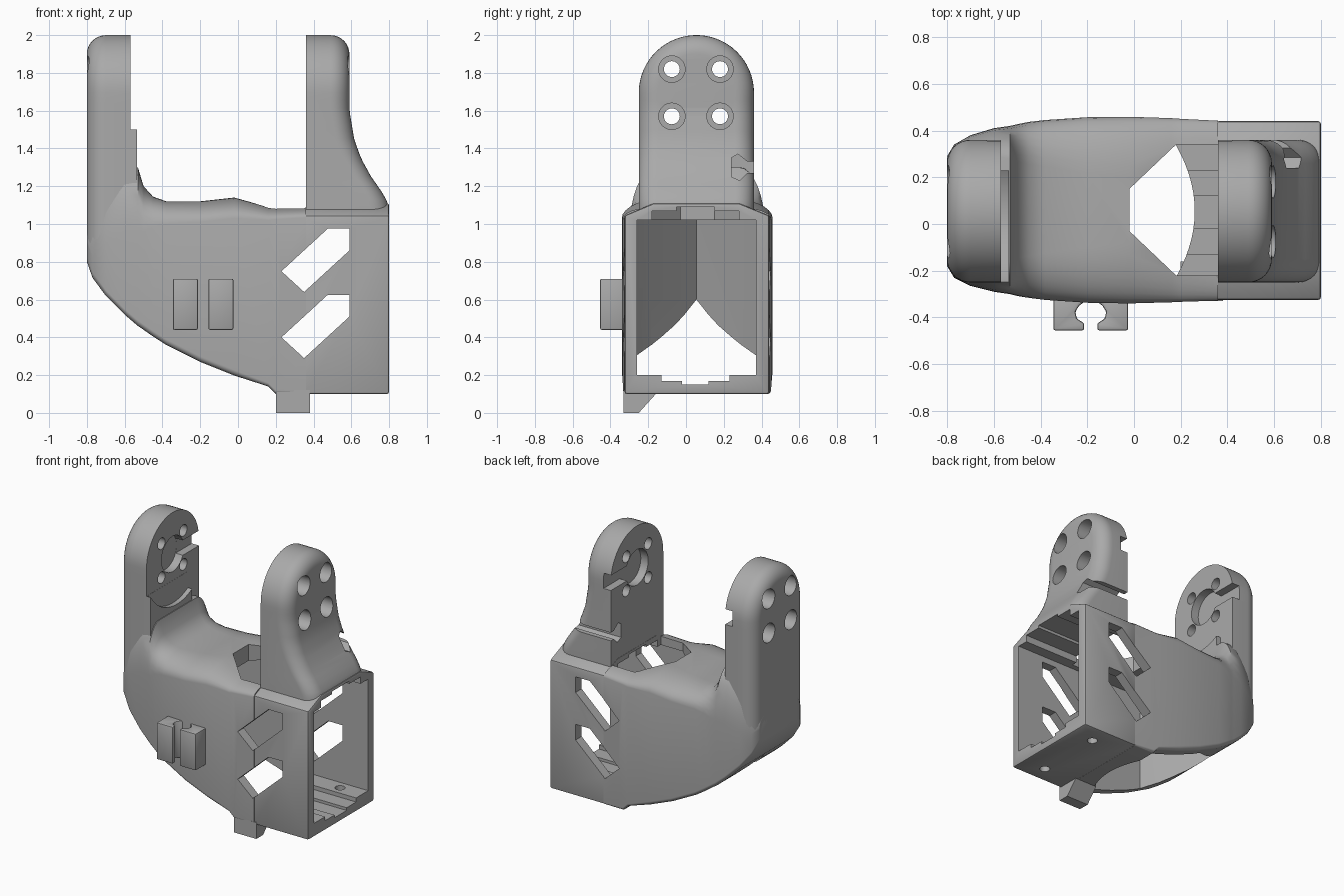
import bpy, bmesh, math
from mathutils import Vector

if bpy.data.objects.get("Cube"):
    bpy.data.objects.remove(bpy.data.objects["Cube"])

grey = bpy.data.materials.new("plain_grey")
grey.use_nodes = True
grey.diffuse_color = (0.4, 0.4, 0.4, 1)
grey.node_tree.nodes["Principled BSDF"].inputs["Base Color"].default_value = (0.4, 0.4, 0.4, 1)

YC = 0.055          # centre line of the bracket in y
HALF = 0.305        # half width of the arms
PIVOT = 1.695       # height of the arm pivot


def finish(name, bm):
    bmesh.ops.recalc_face_normals(bm, faces=bm.faces)
    mesh = bpy.data.meshes.new(name)
    bm.to_mesh(mesh)
    bm.free()
    mesh.materials.append(grey)
    ob = bpy.data.objects.new(name, mesh)
    bpy.context.collection.objects.link(ob)
    return ob


def loft(name, rings, strip_caps=False):
    bm = bmesh.new()
    rows = [[bm.verts.new(p) for p in ring] for ring in rings]
    n = len(rows[0])
    for a, b in zip(rows, rows[1:]):
        for i in range(n):
            j = (i + 1) % n
            bm.faces.new((a[i], a[j], b[j], b[i]))
    for row in (rows[0], rows[-1]):
        if strip_caps:
            for i in range(n // 2 - 1):
                quad = [row[i], row[i + 1], row[n - 2 - i], row[n - 1 - i]]
                bm.faces.new(list(dict.fromkeys(quad)))
        else:
            bm.faces.new(row)
    return finish(name, bm)


def prism(name, pts, axis, a, b):
    place = {"x": lambda p, t: (t, p[0], p[1]),
             "y": lambda p, t: (p[0], t, p[1]),
             "z": lambda p, t: (p[0], p[1], t)}[axis]
    return loft(name, [[place(p, t) for p in pts] for t in (a, b)])


def rect(a, b, c, d):
    return [(a, c), (b, c), (b, d), (a, d)]


def circle(u, v, r, n=32):
    return [(u + r * math.cos(math.tau * i / n), v + r * math.sin(math.tau * i / n)) for i in range(n)]


def apply_mod(ob, kind, **settings):
    mod = ob.modifiers.new("step", kind)
    for key, value in settings.items():
        setattr(mod, key, value)
    bpy.context.view_layer.objects.active = ob
    bpy.ops.object.modifier_apply(modifier=mod.name)


def cut(parts, cutters):
    for ob in parts:
        for c in cutters:
            apply_mod(ob, "BOOLEAN", operation="DIFFERENCE", solver="EXACT", object=c)
    for c in cutters:
        bpy.data.objects.remove(c)


def bevel(ob, width):
    apply_mod(ob, "BEVEL", width=width, segments=2, limit_method="ANGLE")


# Bowl-shaped body, lofted along x from rounded sections
def section(x, y0, y1, z0, z1, ry, rz, rb):
    pts = []
    corners = [(y1, z1, -ry, -rz, 0), (y0, z1, ry, -rz, 1), (y0, z0, rb, rb, 2), (y1, z0, -rb, rb, 3)]
    for y, z, dy, dz, k in corners:
        for i in range(9):
            t = (k + i / 8) * math.pi / 2
            pts.append((x, y + dy + abs(dy) * math.cos(t), z + dz + abs(dz) * math.sin(t)))
    return pts


body = loft("bowl_body", [section(*s) for s in (
    (-0.80, -0.18, 0.29, 0.80, 1.00, 0.1, 0.1, 0.03),
    (-0.77, -0.23, 0.34, 0.715, 1.08, 0.1, 0.25, 0.03),
    (-0.70, -0.265, 0.38, 0.62, 1.20, 0.1, 0.3, 0.03),
    (-0.60, -0.29, 0.41, 0.52, 1.30, 0.12, 0.35, 0.03),
    (-0.53, -0.30, 0.42, 0.46, 1.30, 0.14, 0.34, 0.03),
    (-0.50, -0.308, 0.427, 0.44, 1.20, 0.16, 0.24, 0.03),
    (-0.45, -0.316, 0.437, 0.405, 1.145, 0.18, 0.16, 0.03),
    (-0.38, -0.325, 0.445, 0.36, 1.12, 0.2, 0.12, 0.03),
    (-0.20, -0.337, 0.457, 0.27, 1.12, 0.24, 0.11, 0.03),
    (-0.02, -0.34, 0.459, 0.198, 1.14, 0.26, 0.11, 0.03),
    (0.16, -0.335, 0.453, 0.14, 1.09, 0.2, 0.07, 0.02),
    (0.20, -0.333, 0.45, 0.10, 1.085, 0.18, 0.06, 0.02),
    (0.36, -0.328, 0.442, 0.10, 1.085, 0.14, 0.05, 0.012))])

# Square housing with an open end
housing = prism("box_housing", [(-0.325, 0.1), (0.44, 0.1), (0.44, 1.045), (0.28, 1.11),
                                (-0.17, 1.11), (-0.325, 1.045)], "x", 0.35, 0.8)
bevel(housing, 0.012)

# Arms with round tops and softened outer edges
FLARE = [(1.09, 0.21), (1.12, 0.2), (1.18, 0.165), (1.25, 0.115), (1.35, 0.06), (1.45, 0.025), (1.6, 0)]


def flare(z):
    if z <= FLARE[0][0]:
        return FLARE[0][1]
    for (z0, f0), (z1, f1) in zip(FLARE, FLARE[1:]):
        if z <= z1:
            return f0 + (f1 - f0) * (z - z0) / (z1 - z0)
    return 0


def arm(name, inner, outer, bottom, flared):
    sign = 1 if outer > inner else -1
    r = 0.1
    steps = [(inner, 0, 0)]
    for i in range(9):
        t = i / 8 * math.pi / 2
        steps.append((outer - sign * r * (1 - math.sin(t)), r * (1 - math.cos(t)), flared))
    heights = [bottom + (PIVOT - bottom) * i / 16 for i in range(16)]
    rings = []
    for x, inset, f in steps:
        w = HALF - inset
        side = [(w, z) for z in heights]
        arc = [(w * math.cos(math.pi * i / 31), PIVOT + w * math.sin(math.pi * i / 31)) for i in range(32)]
        outline = side + arc + [(-y, z) for y, z in reversed(side)]
        rings.append([(x + f * flare(z), YC + y, z) for y, z in outline])
    return loft(name, rings, True)


right_arm = arm("flared_arm", 0.36, 0.59, 1.05, 1)
left_arm = arm("tall_arm", -0.57, -0.80, 0.8, 0)

# Raised pad on the tall arm, hollowed around the pivot
pad = prism("arm_pad", rect(-0.25, 0.23, 0.9, 1.5), "x", -0.6, -0.535)
cut([pad], [prism("pad_cutter", circle(YC, PIVOT, 0.36, 64), "x", -0.569, -0.4)])

# Screw holes, counterbores and pivot recesses
for ob, face, bore, way in ((right_arm, 0.36, 0.49, 1), (left_arm, -0.57, -0.70, -1)):
    tools = []
    for y in (-0.075, 0.18):
        for z in (1.57, 1.82):
            tools.append(prism("hole", circle(y, z, 0.042), "x", face - way * 0.1, face + way * 0.5))
            tools.append(prism("bore", circle(y, z, 0.07), "x", bore, bore + way * 0.4))
    tools.append(prism("recess", circle(YC, PIVOT, 0.13), "x", face - way * 0.1, face + way * 0.06))
    tools.append(prism("slot", rect(YC, 0.6, PIVOT - 0.055, PIVOT + 0.055), "x",
                       face - way * 0.1, face + way * 0.059))
    cut([ob], tools)

# Cable notch in the flared arm
cut([right_arm], [prism("notch", [(0.6, 1.27), (0.325, 1.27), (0.285, 1.23), (0.24, 1.25), (0.24, 1.35),
                                  (0.275, 1.37), (0.325, 1.33), (0.6, 1.33)], "x", 0.2, 1.0)])

# Inner cavity with a pointed end, open below
nose = [(-0.27, 0.37), (-0.37, 0.30), (-0.68, YC), (-0.37, -0.19), (-0.27, -0.26)]
arc = [(0.26 - 0.1 * (y / 0.315) ** 2, YC + y) for y in [-0.315 + 0.63 * i / 16 for i in range(17)]]
arc[0], arc[-1] = (arc[0][0], -0.26), (arc[-1][0], 0.37)
cavity = [prism("cavity", nose + [(0.9, -0.26), (0.9, 0.37)], "z", 0.2, 1.02),
          prism("opening", nose + arc, "z", -0.1, 0.6),
          prism("roof_hole", [(-0.02, 0.15), (0.18, 0.34), (0.359, 0.34), (0.359, -0.22),
                              (0.18, -0.22), (-0.02, -0.03)], "z", 0.9, 1.4)]
# Stepped grooves in floor and roof
for y0, y1, z0, z1 in ((-0.13, 0.23, 0.17, 0.3), (-0.02, 0.12, 0.15, 0.3),
                       (-0.18, 0.28, 0.9, 1.07), (-0.05, 0.15, 0.9, 1.09)):
    cavity.append(prism("groove", rect(y0, y1, z0, z1), "x", 0.1 if z0 < 0.5 else 0.34, 0.9))
# Slanted windows and floor screw holes
for dz in (0, 0.35):
    cavity.append(prism("window", [(x, z + dz) for x, z in (
        (0.23, 0.4), (0.35, 0.29), (0.59, 0.51), (0.59, 0.625), (0.475, 0.625))], "y", -0.8, 0.8))
for y in (-0.2, 0.3):
    cavity.append(prism("floor_hole", circle(0.62, y, 0.035, 20), "z", -0.1, 0.4))
cut([body, housing], cavity)

# Clear the arms where they reach into the cavity
cut([left_arm, right_arm, pad],
    [prism("clear", nose + [(0.9, -0.26), (0.9, 0.37)], "z", 0.2, 1.02)])
cut([right_arm], [prism("clear_groove", rect(-0.18, 0.28, 0.9, 1.07), "x", 0.2, 0.9),
                  prism("clear_ridge", rect(-0.05, 0.15, 0.9, 1.09), "x", 0.2, 0.9)])

# Pair of cable clip jaws on the front
CX = -0.185
parts = [body, housing, right_arm, left_arm, pad]
for side, name in ((-1, "clip_jaw_right"), (1, "clip_jaw_left")):
    jaw = prism(name, [(CX + side * x, y) for x, y in (
        (0.16, -0.3), (0.16, -0.455), (0.028, -0.455), (0.028, -0.425), (0.06, -0.405),
        (0.066, -0.375), (0.05, -0.35), (0.03, -0.335), (0.03, -0.3))], "z", 0.44, 0.71)
    bevel(jaw, 0.008)
    parts.append(jaw)

# Wedge tab under the floor
parts.append(prism("bottom_tab", [(-0.33, 0), (-0.25, 0), (-0.16, 0.1), (-0.16, 0.12), (-0.33, 0.12)],
                   "x", 0.2, 0.38))

bpy.ops.object.select_all(action="DESELECT")
for ob in parts:
    ob.select_set(True)
bpy.context.view_layer.objects.active = body
bpy.ops.object.shade_smooth_by_angle(angle=math.radians(32))
